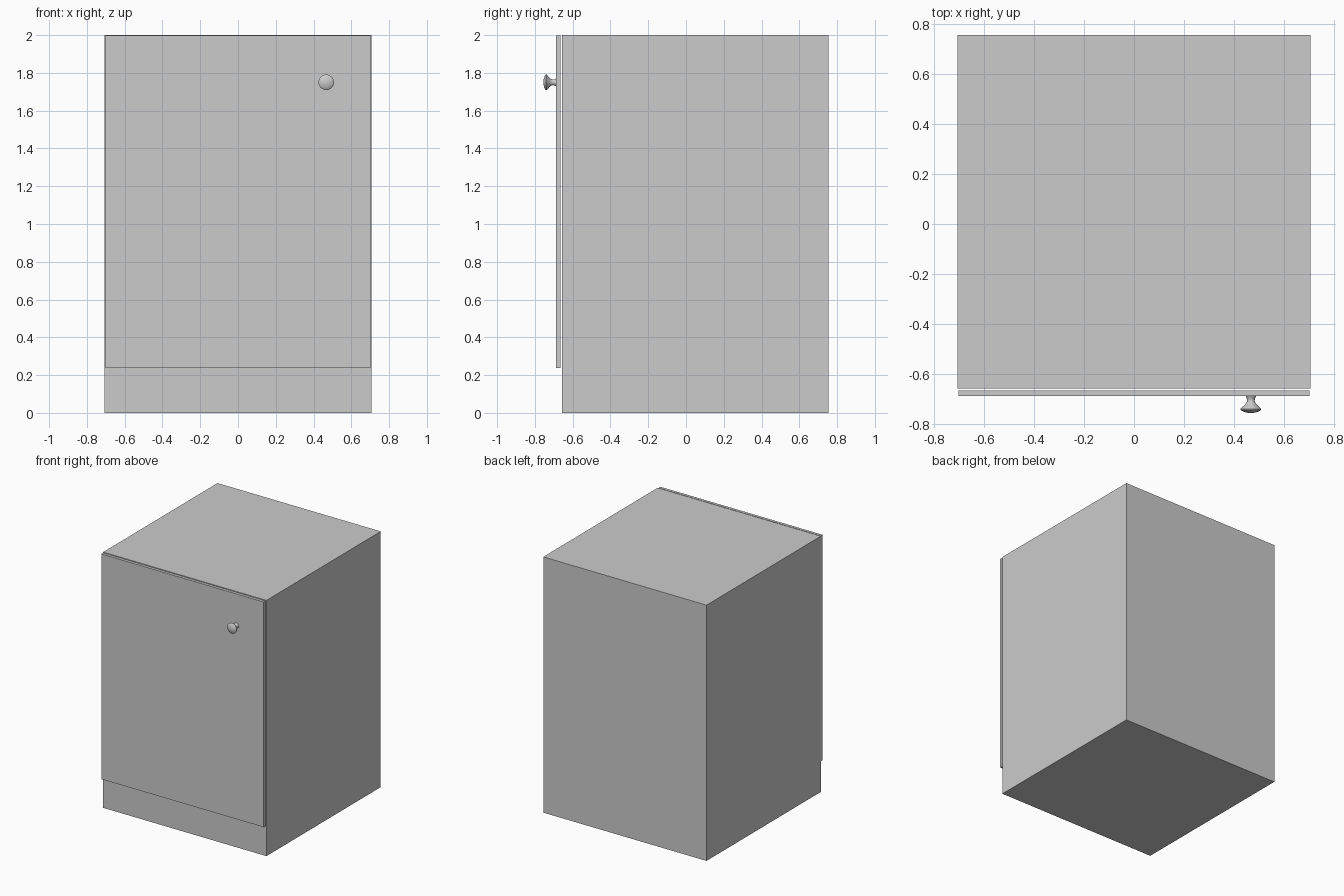
import bpy, bmesh, math
from mathutils import Matrix

if "Cube" in bpy.data.objects:
    bpy.data.objects.remove(bpy.data.objects["Cube"])


def box(name, lo, hi):
    bm = bmesh.new()
    size = [b - a for a, b in zip(lo, hi)]
    mid = [(a + b) / 2 for a, b in zip(lo, hi)]
    bmesh.ops.create_cube(bm, size=1, matrix=Matrix.Translation(mid) @ Matrix.Diagonal((*size, 1)))
    return finish(name, bm)


def finish(name, bm):
    mesh = bpy.data.meshes.new(name)
    bm.to_mesh(mesh)
    bm.free()
    obj = bpy.data.objects.new(name, mesh)
    bpy.context.collection.objects.link(obj)
    return obj


def lathe_y(name, profile, x, z, steps=32):
    # profile of (radius, y) pairs spun around an axis parallel to y
    bm = bmesh.new()
    verts = [bm.verts.new((x + r, y, z)) for r, y in profile]
    edges = [bm.edges.new(pair) for pair in zip(verts, verts[1:])]
    bmesh.ops.spin(bm, geom=verts + edges, cent=(x, 0, z), axis=(0, 1, 0),
                   angle=math.tau, steps=steps)
    bmesh.ops.remove_doubles(bm, verts=bm.verts, dist=1e-5)
    bmesh.ops.recalc_face_normals(bm, faces=bm.faces)
    return finish(name, bm)


# Cabinet carcass
box("cabinet_body", (-0.706, -0.657, 0), (0.706, 0.755, 2.0))

# Door, leaving a narrow gap and the plinth exposed below
box("door", (-0.702, -0.687, 0.237), (0.702, -0.665, 1.998))

# Turned knob with a slim neck and domed face
knob = lathe_y("door_knob", [
    (0, -0.687), (0.021, -0.687), (0.019, -0.692), (0.016, -0.698),
    (0.015, -0.706), (0.018, -0.715), (0.026, -0.724), (0.036, -0.733),
    (0.041, -0.738), (0.041, -0.742), (0.035, -0.747), (0.022, -0.752),
    (0.010, -0.7545), (0, -0.755)], 0.467, 1.75)
bpy.context.view_layer.objects.active = knob
knob.select_set(True)
bpy.ops.object.shade_smooth_by_angle()
